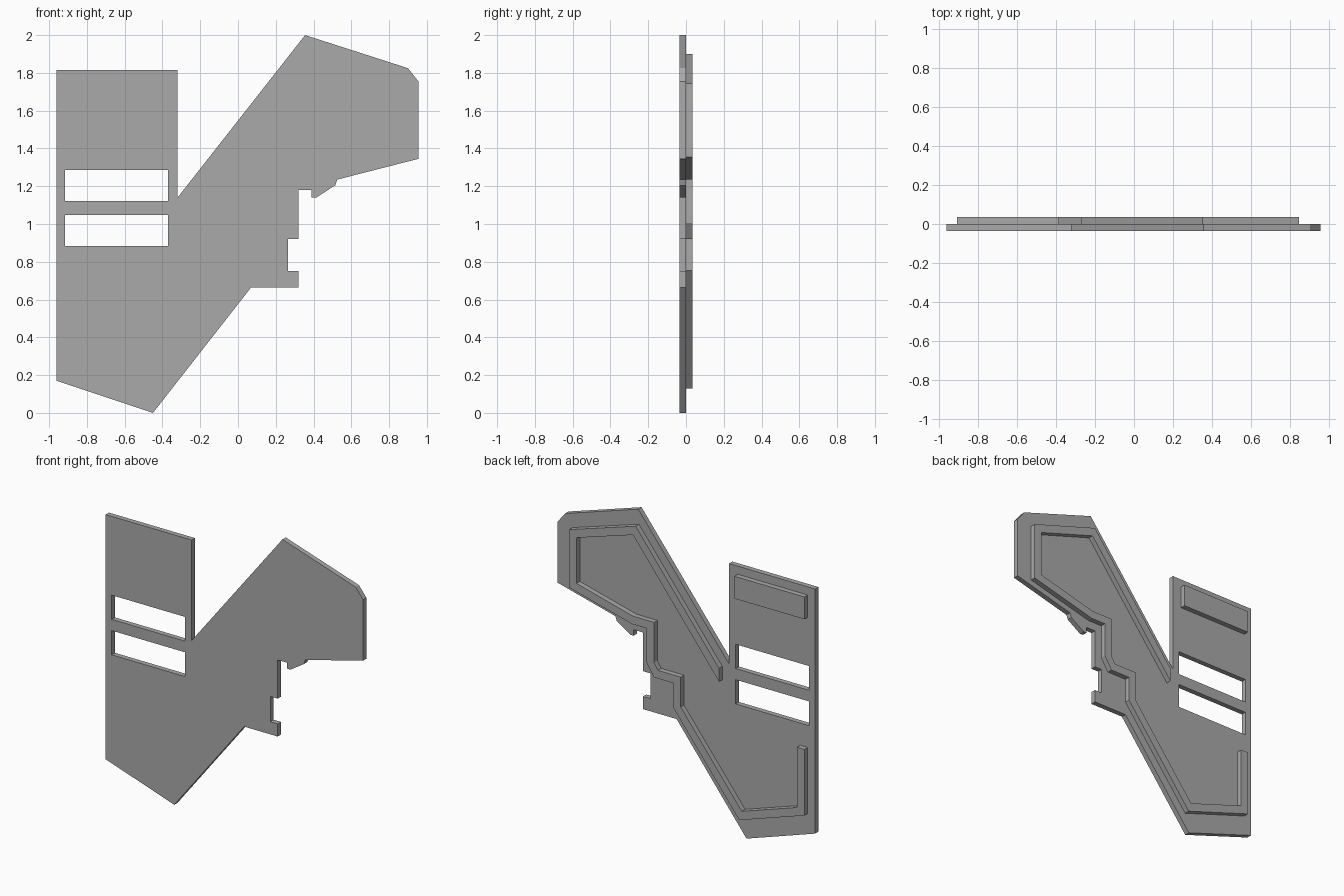
import bpy
from mathutils import Vector

cube = bpy.data.objects.get("Cube")
if cube:
    bpy.data.objects.remove(cube, do_unlink=True)

THICK = 0.035   # depth of the plate and of the raised ribs
RIB = 0.055     # rib width

grey = bpy.data.materials.new("plain grey")
grey.use_nodes = True
colour = (0.4, 0.4, 0.4, 1)
grey.diffuse_color = colour
grey.node_tree.nodes["Principled BSDF"].inputs["Base Color"].default_value = colour


def slab(name, loops, y):
    """Flat part from closed x-z loops (inner loops are holes), THICK deep, starting at y."""
    curve = bpy.data.curves.new(name, "CURVE")
    curve.dimensions = "2D"
    curve.fill_mode = "BOTH"
    curve.extrude = THICK / 2
    for loop in loops:
        spline = curve.splines.new("POLY")
        spline.points.add(len(loop) - 1)
        for point, (x, z) in zip(spline.points, loop):
            point.co = (x, z, 0, 1)
        spline.use_cyclic_u = True
    temp = bpy.data.objects.new(name + "_outline", curve)
    bpy.context.collection.objects.link(temp)
    graph = bpy.context.evaluated_depsgraph_get()
    mesh = bpy.data.meshes.new_from_object(temp.evaluated_get(graph))
    bpy.data.objects.remove(temp, do_unlink=True)
    # Stand the outline up so that its second axis becomes height
    for v in mesh.vertices:
        v.co = (v.co.x, y + THICK / 2 - v.co.z, v.co.y)
    mesh.shade_flat()
    mesh.materials.clear()
    mesh.materials.append(grey)
    obj = bpy.data.objects.new(name, mesh)
    bpy.context.collection.objects.link(obj)
    return obj


def box(x0, x1, z0, z1):
    return [(x0, z0), (x1, z0), (x1, z1), (x0, z1)]


def inset(path, width):
    """Mitred copy of an open path, moved to its right-hand side."""
    pts = [Vector(p) for p in path]
    dirs = [(b - a).normalized() for a, b in zip(pts, pts[1:])]
    result = []
    for i, p in enumerate(pts):
        a, b = dirs[max(i - 1, 0)], dirs[min(i, len(dirs) - 1)]
        na, nb = Vector((a.y, -a.x)), Vector((b.y, -b.x))
        result.append(tuple(p + (na + nb) * width / (1 + na.dot(nb))))
    return result


# Main plate with two slots
outline = [(-0.96, 0.17), (-0.45, 0), (0.07, 0.665), (0.32, 0.665), (0.32, 0.75),
           (0.265, 0.75), (0.265, 0.92), (0.32, 0.92), (0.32, 1.18), (0.39, 1.18),
           (0.39, 1.14), (0.415, 1.14), (0.515, 1.205), (0.525, 1.235), (0.955, 1.345),
           (0.955, 1.755), (0.9, 1.825), (0.355, 2), (-0.32, 1.14), (-0.32, 1.815),
           (-0.96, 1.815)]
slots = [box(-0.915, -0.37, z, z + 0.163) for z in (0.884, 1.122)]
slab("plate", [outline] + slots, -THICK)

# Raised rim on the back, open at the slots
rim = [(-0.27, 1.11), (0.35, 1.9), (0.845, 1.745), (0.845, 1.355), (0.376, 1.235),
       (0.268, 1.235), (0.268, 1.005), (0.215, 0.92), (0.07, 0.92), (0.07, 0.755),
       (-0.42, 0.13), (-0.905, 0.29), (-0.905, 0.735)]
inner = inset(rim, RIB)
inner[0] = (-0.27, 1.02)   # upright cut at the upper end
slab("back_rim", [rim + inner[::-1]], 0)

# Raised bar near the top of the tall arm
slab("back_bar", [box(-0.905, -0.385, 1.61, 1.76)], 0)
